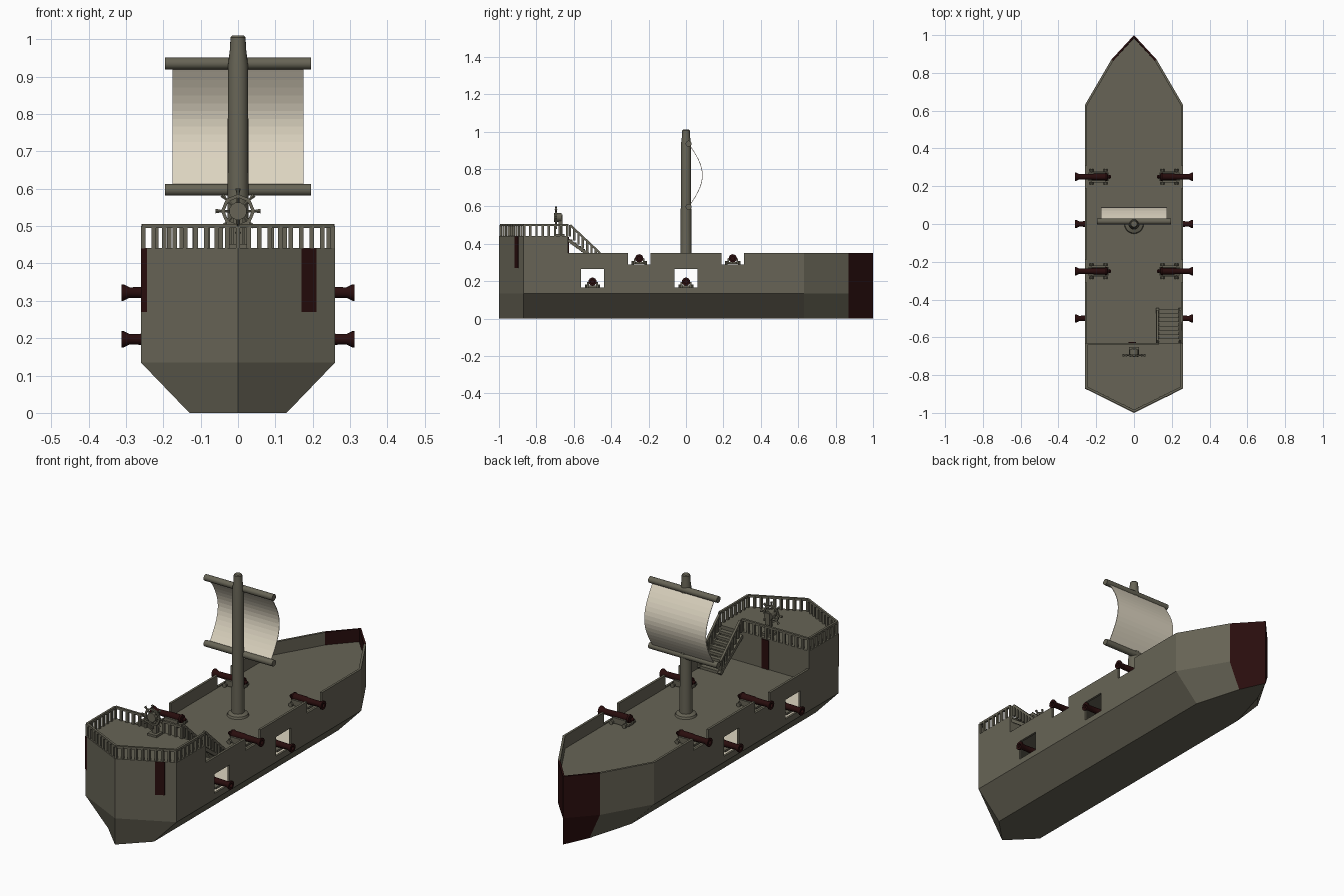
import bpy, bmesh, math
from mathutils import Vector, Matrix

cube = bpy.data.objects.get("Cube")
if cube:
    bpy.data.objects.remove(cube)


def material(name, rgb):
    m = bpy.data.materials.new(name)
    m.use_nodes = True
    color = (*rgb, 1)
    m.diffuse_color = color
    m.node_tree.nodes["Principled BSDF"].inputs["Base Color"].default_value = color
    return m


WOOD = material("weathered wood", (0.135, 0.127, 0.092))
DARK = material("dark red iron", (0.022, 0.004, 0.004))
CREAM = material("cream canvas", (0.72, 0.66, 0.53))


def finish(name, bm, *mats, smooth=False):
    bmesh.ops.recalc_face_normals(bm, faces=bm.faces)
    mesh = bpy.data.meshes.new(name)
    bm.to_mesh(mesh)
    bm.free()
    for m in mats:
        mesh.materials.append(m)
    ob = bpy.data.objects.new(name, mesh)
    bpy.context.collection.objects.link(ob)
    if smooth:
        activate(ob)
        bpy.ops.object.shade_smooth_by_angle(angle=math.radians(35))
    return ob


def activate(ob):
    bpy.ops.object.select_all(action='DESELECT')
    ob.select_set(True)
    bpy.context.view_layer.objects.active = ob


def box(bm, x0, x1, y0, y1, z0, z1):
    size = Matrix.Diagonal((x1 - x0, y1 - y0, z1 - z0, 1))
    place = Matrix.Translation(((x0 + x1) / 2, (y0 + y1) / 2, (z0 + z1) / 2))
    bmesh.ops.create_cube(bm, size=1, matrix=place @ size)


def beam(bm, p, q, r, sides=4, r2=None):
    p, q = Vector(p), Vector(q)
    d = q - p
    turn = d.to_track_quat('Z', 'Y').to_matrix().to_4x4()
    spin = Matrix.Rotation(math.pi / sides, 4, 'Z')
    bmesh.ops.create_cone(bm, cap_ends=True, segments=sides, radius1=r,
                          radius2=r if r2 is None else r2, depth=d.length,
                          matrix=Matrix.Translation((p + q) / 2) @ turn @ spin)


def lathe(bm, profile, matrix=Matrix(), sides=16):
    # profile holds (radius, height) pairs around the local z axis
    rings = [[bm.verts.new(matrix @ Vector((r * math.cos(a), r * math.sin(a), h)))
              for a in (math.tau * i / sides for i in range(sides))] for r, h in profile]
    for a, b in zip(rings, rings[1:]):
        for i in range(sides):
            j = (i + 1) % sides
            bm.faces.new((a[i], a[j], b[j], b[i]))
    bm.faces.new(rings[0])
    bm.faces.new(rings[-1])


def prism(bm, outline, z0, z1):
    face = bm.faces.new([bm.verts.new((x, y, z0)) for x, y in outline])
    ext = bmesh.ops.extrude_face_region(bm, geom=[face])
    bmesh.ops.translate(bm, vec=(0, 0, z1 - z0),
                        verts=[v for v in ext['geom'] if isinstance(v, bmesh.types.BMVert)])


# Plan outline of the ship, mirrored about the keel
half = [(0.26, -0.87), (0.26, -0.63), (0.26, 0.63), (0.12, 0.87)]
outline = [(0, -1)] + half + [(0, 1)] + [(-x, y) for x, y in reversed(half)]
DECK, RIM, CASTLE = 0.285, 0.35, 0.44

# Hull shell: bottom, chine, rim, then the raised stern
bm = bmesh.new()
rings = [[bm.verts.new((x * s, y, z)) for x, y in outline]
         for s, z in ((0.5, 0), (1, 0.135), (1, RIM))]
bm.faces.new(rings[0])
n = len(outline)
top = {i: bm.verts.new((x, y, CASTLE)) for i, (x, y) in enumerate(outline) if y < -0.6}
for i in range(n):
    j = (i + 1) % n
    for a, b in zip(rings, rings[1:]):
        f = bm.faces.new((a[i], a[j], b[j], b[i]))
        f.material_index = int(f.calc_center_median().y > 0.88)
    if i in top and j in top:
        bm.faces.new((rings[2][i], rings[2][j], top[j], top[i]))
hull = finish("hull", bm, WOOD, DARK)
shell = hull.modifiers.new("planking", 'SOLIDIFY')
shell.thickness = 0.012
shell.offset = -1

# Gun ports cut through both sides
UPPER, LOWER = (-0.25, 0.25), (-0.5, 0)
bm = bmesh.new()
for ys, z0, z1 in ((UPPER, 0.29, 0.4), (LOWER, 0.165, 0.265)):
    for y in ys:
        box(bm, -0.4, 0.4, y - 0.061, y + 0.061, z0, z1)
cutter = finish("port_cutter", bm, WOOD)
cutter.hide_render = True
cut = hull.modifiers.new("ports", 'BOOLEAN')
cut.object = cutter
cut.operation = 'DIFFERENCE'
cut.solver = 'EXACT'
activate(hull)
for name in ("planking", "ports"):
    bpy.ops.object.modifier_apply(modifier=name)
bpy.data.objects.remove(cutter)

# Decks
inner = [(x * 0.97, y * 0.985) for x, y in outline]
bm = bmesh.new()
prism(bm, inner, DECK - 0.012, DECK)
finish("main_deck", bm, WOOD)
bm = bmesh.new()
prism(bm, inner, 0.15, 0.16)
finish("lower_deck", bm, CREAM)
bm = bmesh.new()
stern = [(x, y) for x, y in outline if y < -0.6]
prism(bm, stern, CASTLE - 0.012, CASTLE + 0.001)
box(bm, -0.255, 0.255, -0.642, -0.63, DECK, CASTLE)
finish("stern_castle", bm, WOOD)

# Dark painted panels on the stern and bulkhead
bm = bmesh.new()
box(bm, -0.03, 0.01, -0.631, -0.626, DECK, CASTLE - 0.005)
for x0, x1 in ((0.17, 0.21), (-0.26, -0.243)):
    quad = []
    for x in (x0, x1):
        y = -1 + abs(x) * 0.5 - 0.002
        quad += [(x, y), (x, y + 0.004)]
    prism(bm, [quad[0], quad[2], quad[3], quad[1]], 0.27, CASTLE)
finish("stern_panels", bm, DARK)

# Stern railing, with a gap for the stairs
bm = bmesh.new()


def railing(p, q, height=0.06, step=0.033):
    p, q = Vector(p), Vector(q)
    up = Vector((0, 0, height))
    beam(bm, p + up, q + up, 0.008)
    count = max(2, round((q - p).length / step))
    for k in range(count + 1):
        foot = p.lerp(q, k / count)
        beam(bm, foot, foot + up, 0.0085)


for s in (-1, 1):
    railing((0, -0.99, CASTLE), (s * 0.253, -0.865, CASTLE))
    railing((s * 0.253, -0.865, CASTLE), (s * 0.253, -0.635, CASTLE))
railing((-0.253, -0.635, CASTLE), (0.125, -0.635, CASTLE))
for x in (0.125, 0.243):
    railing((x, -0.62, CASTLE), (x, -0.46, DECK + 0.005))
finish("railing", bm, WOOD)

# Stairs from the main deck to the stern
bm = bmesh.new()
STEPS = 8
for k in range(STEPS):
    y = -0.63 + 0.18 * k / STEPS
    z = CASTLE - (CASTLE - DECK) * (k + 1) / (STEPS + 1)
    box(bm, 0.13, 0.243, y, y + 0.18 / STEPS, z - 0.014, z)
for x in (0.125, 0.243):
    beam(bm, (x, -0.63, CASTLE - 0.02), (x, -0.45, DECK + 0.005), 0.012)
finish("stairs", bm, WOOD)

# Steering wheel and its stand
bm = bmesh.new()
hub = Vector((0, -0.695, 0.54))
box(bm, -0.026, 0.026, -0.7, -0.65, CASTLE, 0.452)
box(bm, -0.013, 0.013, -0.682, -0.66, 0.45, 0.555)
beam(bm, hub + Vector((0, -0.01, 0)), hub + Vector((0, 0.03, 0)), 0.024, 12)
for k in range(8):
    a, b = (Vector((math.cos(t), 0, math.sin(t)))
            for t in (math.tau * k / 8, math.tau * (k + 1) / 8))
    beam(bm, hub, hub + a * 0.05, 0.004, 6)
    beam(bm, hub + a * 0.046, hub + a * 0.06, 0.004, 6, 0.007)
    beam(bm, hub + a * 0.041, hub + b * 0.041, 0.006)
finish("steering_wheel", bm, WOOD)

# Mast and yards
bm = bmesh.new()
lathe(bm, [(0.052, DECK), (0.048, 0.295), (0.03, 0.302), (0.028, 0.6), (0.027, 0.93),
           (0.022, 0.97), (0.02, 1.005), (0.016, 1.01)], sides=20)
finish("mast", bm, WOOD, smooth=True)
bm = bmesh.new()
for z in (0.597, 0.935):
    beam(bm, (-0.195, 0.014, z), (0.195, 0.014, z), 0.016, 16)
finish("yards", bm, WOOD, smooth=True)

# Billowing sail
bm = bmesh.new()
ROWS = 16
rows = []
for k in range(ROWS + 1):
    t = k / ROWS
    y, z = 0.016 + 0.073 * math.sin(math.pi * t), 0.597 + 0.338 * t
    rows.append([bm.verts.new((x, y, z)) for x in (-0.175, 0.175)])
for a, b in zip(rows, rows[1:]):
    bm.faces.new((a[0], a[1], b[1], b[0]))
sail = finish("sail", bm, CREAM)
sail.modifiers.new("cloth", 'SOLIDIFY').thickness = 0.003

# Cannons on both decks, facing outward
barrel = [(0.006, -0.018), (0.011, -0.01), (0.007, -0.002), (0.02, 0), (0.022, 0.008),
          (0.018, 0.015), (0.018, 0.07), (0.016, 0.075), (0.014, 0.15), (0.022, 0.166),
          (0.022, 0.172), (0.01, 0.172), (0.01, 0.13)]
guns, mounts = bmesh.new(), bmesh.new()
for s in (-1, 1):
    for ys, floor, z in ((UPPER, DECK, 0.322), (LOWER, 0.16, 0.197)):
        for y in ys:
            aim = Matrix.Translation((s * 0.14, y, z)) @ Matrix.Rotation(s * math.pi / 2, 4, 'Y')
            lathe(guns, barrel, aim)
            x0, x1 = sorted((s * 0.135, s * 0.24))
            box(mounts, x0, x1, y - 0.022, y + 0.022, floor + 0.006, floor + 0.016)
            for d in (-0.024, 0.024):
                box(mounts, x0 + 0.015, x1 - 0.015, y + d - 0.005, y + d + 0.005,
                    floor + 0.006, z - 0.002)
                for x in (x0 + 0.015, x1 - 0.015):
                    beam(mounts, (x, y + d * 1.2, floor + 0.011),
                         (x, y + d * 1.7, floor + 0.011), 0.011, 10)
finish("cannons", guns, DARK, smooth=True)
finish("cannon_carriages", mounts, WOOD)
